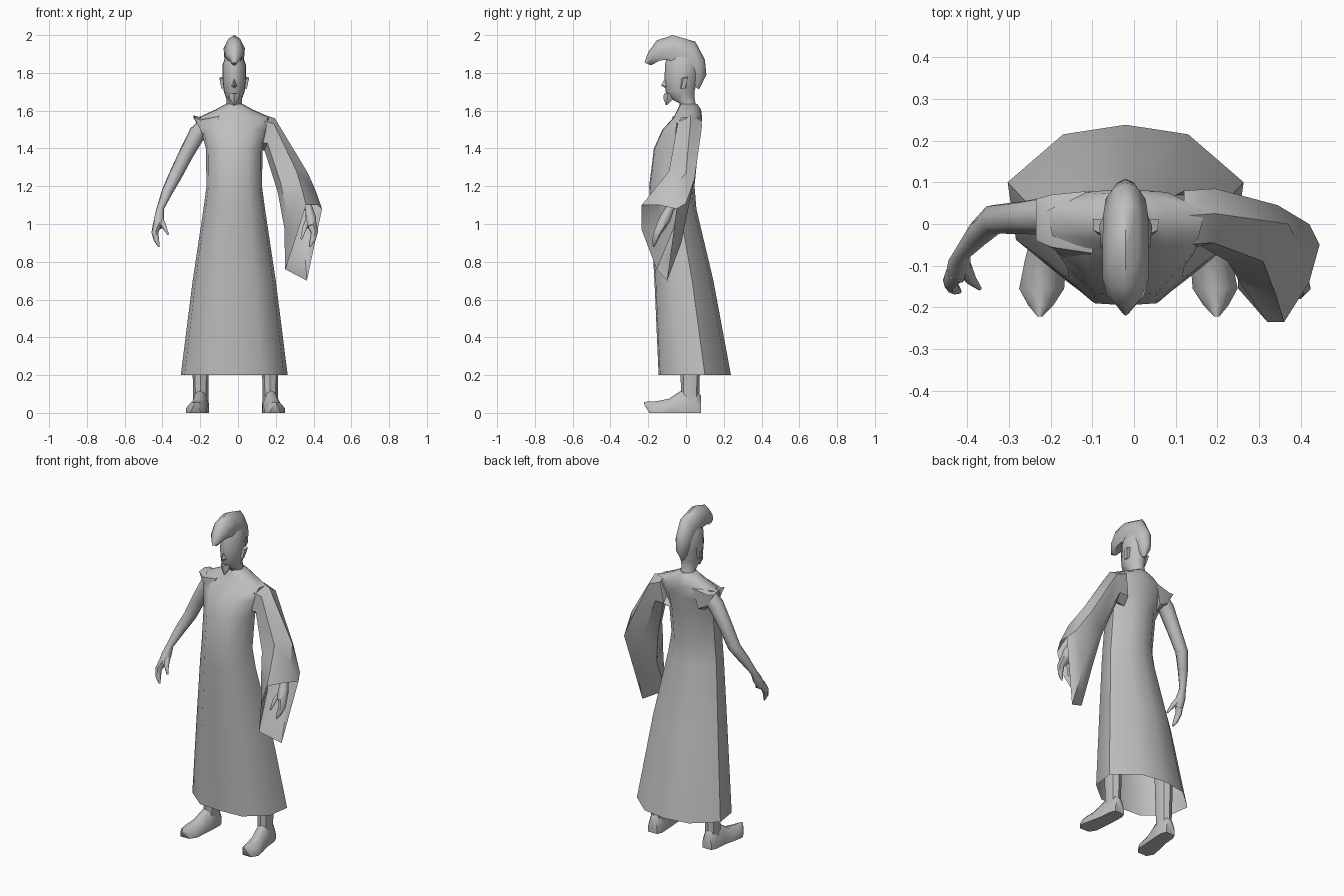
import bpy, bmesh, math
from mathutils import Vector

CX = -0.02  # body centre line
grey = bpy.data.materials.new("plain grey")
grey.diffuse_color = (0.52, 0.52, 0.52, 1)


def loft(name, rings, cap0=True, cap1=True, angle=40):
    """Skin a list of equal-length point rings."""
    bm = bmesh.new()
    vs = [[bm.verts.new(p) for p in r] for r in rings]
    n = len(rings[0])
    for a, b in zip(vs, vs[1:]):
        for i in range(n):
            j = (i + 1) % n
            bm.faces.new((a[i], a[j], b[j], b[i]))
    if cap0:
        bm.faces.new(vs[0][::-1])
    if cap1:
        bm.faces.new(vs[-1])
    bmesh.ops.recalc_face_normals(bm, faces=bm.faces)
    me = bpy.data.meshes.new(name)
    bm.to_mesh(me)
    bm.free()
    me.materials.append(grey)
    ob = bpy.data.objects.new(name, me)
    bpy.context.collection.objects.link(ob)
    bpy.ops.object.select_all(action='DESELECT')
    ob.select_set(True)
    bpy.context.view_layer.objects.active = ob
    bpy.ops.object.shade_smooth_by_angle(angle=math.radians(angle))
    return ob


def tube(name, path, n=6):
    """Round limb through (x, y, z, radius) stations."""
    pts = [Vector(p[:3]) for p in path]
    rings = []
    for i, p in enumerate(path):
        d = (pts[min(i + 1, len(pts) - 1)] - pts[max(i - 1, 0)]).normalized()
        u = d.cross(Vector((0.3, 1, 0.1))).normalized()
        v = d.cross(u)
        rings.append([pts[i] + p[3] * (u * math.cos(k * math.tau / n) + v * math.sin(k * math.tau / n))
                      for k in range(n)])
    return loft(name, rings, angle=60)


def section(profile, z, hw, yf, yb):
    """Mirrored cross-section: profile x scales to half width, y runs front to back."""
    pts = profile + [(-x, t) for x, t in profile[-2:0:-1]]
    return [(CX + x * hw, yf + t * (yb - yf), z) for x, t in pts]


# Long robe, open at the hem
ROBE = [(0, 0), (.5, .02), (.93, .28), (1, .64), (.53, .94), (0, 1)]
robe = [(.2, .283, -.145, .238), (.7, .22, -.167, .145), (1.08, .163, -.19, .055),
        (1.2, .147, -.195, .045), (1.4, .15, -.17, .065), (1.5, .178, -.125, .08),
        (1.565, .19, -.065, .085), (1.605, .1, -.045, .08), (1.635, .045, -.03, .06)]
loft("robe", [section(ROBE, *r) for r in robe], cap0=False, angle=50)

# Neck and head
HEAD = [(0, 0), (.5, .08), (.95, .35), (1, .6), (.6, .93), (0, 1)]
head = [(1.58, .05, -.03, .06), (1.64, .042, -.035, .05), (1.665, .042, -.085, .045),
        (1.70, .055, -.108, .045), (1.77, .063, -.113, .06), (1.84, .063, -.112, .07),
        (1.89, .045, -.1, .06), (1.92, .02, -.07, .03)]
loft("head", [section(HEAD, *r) for r in head], angle=60)
loft("nose", [[(CX, -.105, 1.78), (CX, -.105, 1.78), (CX, -.105, 1.78)],
              [(CX - .014, -.105, 1.73), (CX, -.132, 1.735), (CX + .014, -.105, 1.73)],
              [(CX - .008, -.1, 1.72), (CX, -.11, 1.72), (CX + .008, -.1, 1.72)]], cap0=False)
loft("goatee", [section([(0, 0), (1, .4), (.8, 1), (0, 1)], *r) for r in
                [(1.69, .028, -.117, -.06), (1.665, .025, -.12, -.065), (1.63, .004, -.107, -.1)]])
for s, side in ((-1, "right"), (1, "left")):
    x = CX + s * .055
    loft(side + "_ear", [[(x, -.03, 1.72), (x, -.025, 1.775), (x, .01, 1.78), (x, .0, 1.72)],
                         [(x + s * .012, -.025, 1.715), (x + s * .022, -.015, 1.77),
                          (x + s * .024, .012, 1.775), (x + s * .012, -.005, 1.715)]])

# Swept crest of hair: outer (y, z), inner (y, z), half width
hair = [(-.22, 1.855, -.185, 1.84, .012), (-.2, 1.91, -.14, 1.865, .045),
        (-.155, 1.972, -.1, 1.87, .056), (-.07, 2.0, -.07, 1.86, .056),
        (.05, 1.965, -.01, 1.83, .054), (.1, 1.87, .02, 1.79, .048),
        (.108, 1.79, .04, 1.75, .036), (.07, 1.715, .055, 1.72, .01)]
rings = []
for yo, zo, yi, zi, w in hair:
    def at(x, t):
        return (CX + x * w, yo + t * (yi - yo), zo + t * (zi - zo))
    rings.append([at(0, 0), at(.55, .13), at(1, .5), at(.6, 1), at(-.6, 1), at(-1, .5), at(-.55, .13)])
loft("hair_crest", rings, angle=55)

# Short torn sleeve on the bare arm
loft("cap_sleeve", [
    [(-.1, -.07, 1.57), (-.1, .02, 1.6), (-.1, .08, 1.57), (-.13, .07, 1.45), (-.15, .0, 1.42), (-.14, -.1, 1.46)],
    [(-.2, -.055, 1.55), (-.2, .01, 1.565), (-.2, .07, 1.55), (-.17, .07, 1.47), (-.16, .01, 1.44), (-.17, -.07, 1.47)],
    [(-.235, -.04, 1.57), (-.235, .01, 1.575), (-.235, .06, 1.56), (-.19, .065, 1.48), (-.165, .01, 1.45),
     (-.19, -.05, 1.48)]], cap1=False)

# Bare arm and hand
tube("bare_arm", [(-.17, .02, 1.52, .045), (-.215, .02, 1.48, .046), (-.275, .015, 1.37, .04),
                  (-.335, .012, 1.25, .036), (-.375, -.025, 1.17, .03), (-.412, -.07, 1.08, .02),
                  (-.418, -.095, 1.03, .028), (-.425, -.12, .985, .026)], 8)
tube("bare_hand_fingers", [(-.425, -.115, 1.0, .026), (-.44, -.14, .955, .019),
                           (-.432, -.155, .915, .015), (-.418, -.162, .88, .005)])
tube("bare_hand_thumb", [(-.41, -.1, 1.02, .02), (-.39, -.135, .985, .013), (-.37, -.155, .945, .005)])

# Wide hanging sleeve, open at the cuff
loft("wide_sleeve", [
    [(.11, -.05, 1.55), (.12, .02, 1.585), (.12, .08, 1.55), (.1, .07, 1.42), (.09, .02, 1.38), (.09, -.07, 1.43)],
    [(.19, -.045, 1.53), (.195, .025, 1.56), (.195, .085, 1.52), (.16, .07, 1.42), (.14, .02, 1.39), (.155, -.05, 1.43)],
    [(.31, -.09, 1.28), (.37, .0, 1.27), (.345, .045, 1.24), (.27, .03, 1.17), (.21, -.03, 1.17), (.225, -.09, 1.22)],
    [(.34, -.17, 1.18), (.41, -.08, 1.18), (.42, .0, 1.11), (.35, -.025, .9), (.245, -.065, .98), (.26, -.15, 1.06)],
    [(.36, -.235, 1.1), (.42, -.14, 1.1), (.445, -.05, 1.08), (.365, -.1, .7), (.25, -.155, .76), (.32, -.235, .97)],
], cap0=False, cap1=False, angle=45)

# Hand inside the wide sleeve
tube("sleeved_arm", [(.33, -.02, 1.2, .03), (.375, -.085, 1.08, .022), (.385, -.11, 1.03, .03), (.39, -.135, .985, .026)])
tube("sleeved_hand_fingers", [(.39, -.125, 1.0, .028), (.405, -.15, .955, .02),
                              (.395, -.165, .915, .016), (.38, -.17, .88, .005)])
tube("sleeved_hand_thumb", [(.375, -.11, 1.02, .02), (.355, -.145, .985, .013), (.335, -.165, .92, .005)])

# Legs and pointed shoes: shoe stations are (y, outward shift, half width, bottom, top)
shoe = [(.08, 0, .03, 0, .09), (.05, 0, .043, 0, .13), (-.03, .005, .045, 0, .115),
        (-.09, .015, .05, 0, .075), (-.155, .024, .054, 0, .062), (-.195, .026, .03, 0, .06),
        (-.222, .028, .006, .045, .058)]
for s, side in ((-1, "right"), (1, "left")):
    x = -.0135 + s * .184
    loft(side + "_leg", [[(x + r * math.cos(k * math.pi / 4), .022 + 1.2 * r * math.sin(k * math.pi / 4), z)
                          for k in range(8)] for z, r in ((.5, .05), (.22, .043), (.1, .04), (.04, .042))])
    rings = []
    for y, d, w, z0, z1 in shoe:
        c, h = x + s * d, z1 - z0
        rings.append([(c - w, y, z0), (c - w, y, z0 + .4 * h), (c - .5 * w, y, z0 + .9 * h), (c, y, z1),
                      (c + .5 * w, y, z0 + .9 * h), (c + w, y, z0 + .4 * h), (c + w, y, z0)])
    loft(side + "_shoe", rings, angle=50)
